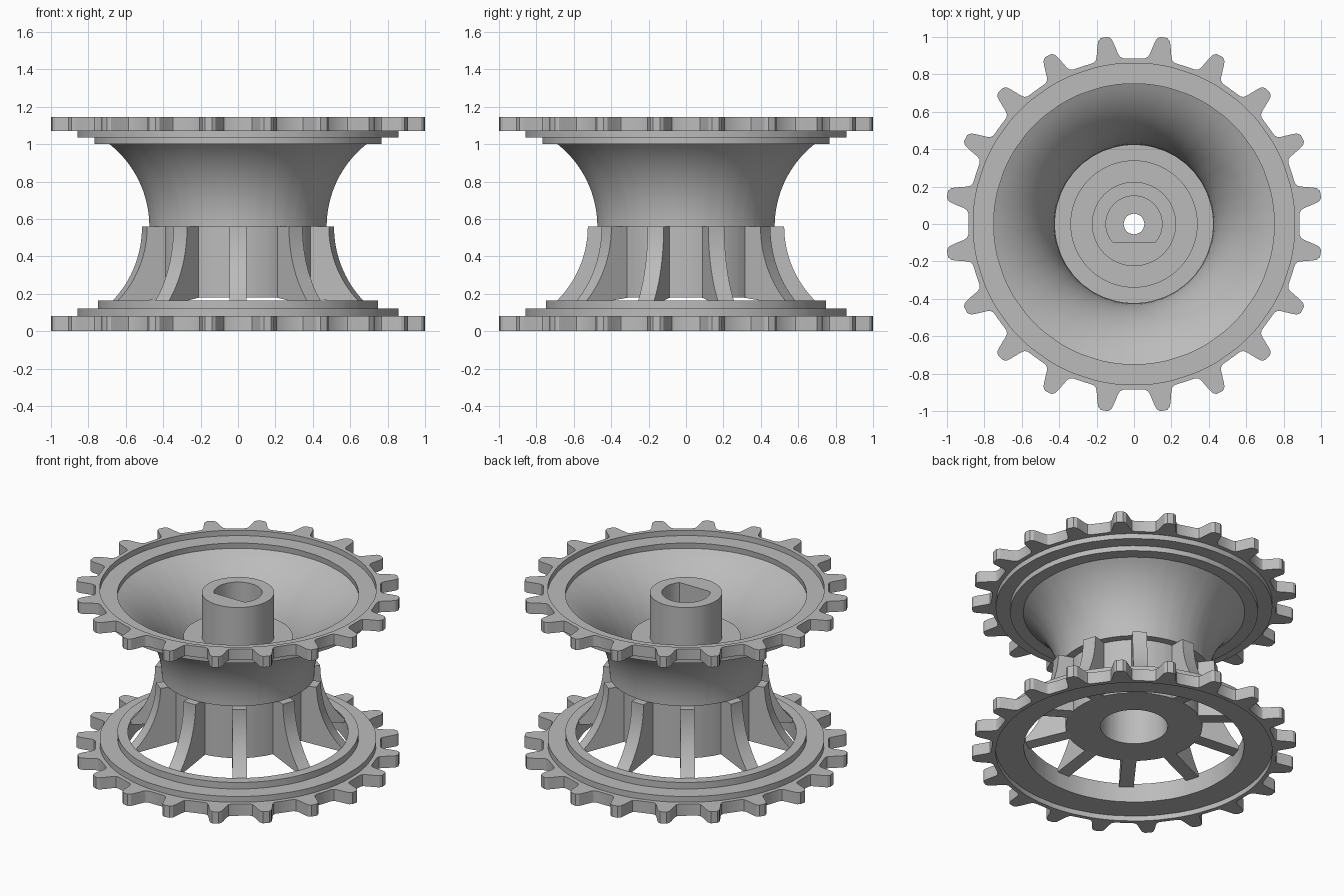
import bpy, bmesh, math
from mathutils import Matrix

cube = bpy.data.objects.get("Cube")
if cube:
    bpy.data.objects.remove(cube, do_unlink=True)

grey = bpy.data.materials.new("plain_grey")
grey.use_nodes = True
COLOUR = (0.5, 0.5, 0.5, 1)
grey.diffuse_color = COLOUR
grey.node_tree.nodes["Principled BSDF"].inputs["Base Color"].default_value = COLOUR

TEETH = 20
RIBS = 10
ARC_R = 0.56

# Half of one tooth, from root to tip: (half width, radius)
half_tooth = [(0.082, 0.888), (0.066, 0.897), (0.058, 0.915), (0.044, 0.972),
              (0.036, 0.996), (0.02, 1.01)]
tooth = [(-w, r) for w, r in half_tooth] + [(w, r) for w, r in reversed(half_tooth)]
polar = [((i + 0.5) * math.tau / TEETH + w / r, r)
         for i in range(TEETH) for w, r in tooth]


def circle(r, z):
    return [(r * math.cos(a), r * math.sin(a), z) for a, _ in polar]


def gear(z):
    return [(r * math.cos(a), r * math.sin(a), z) for a, r in polar]


def d_shape(r, z):
    return [(x, max(y, -0.095), z) for x, y, z in circle(r, z)]


def flare(r, z0, z1, steps=16):
    """Concave arc, upright at z0 and flaring outwards to z1."""
    points = []
    for i in range(steps + 1):
        a = math.asin(abs(z1 - z0) / ARC_R) * i / steps
        points.append((r + ARC_R * (1 - math.cos(a)),
                       z0 + math.copysign(ARC_R * math.sin(a), z1 - z0)))
    return points


def finish(name, bm):
    bmesh.ops.recalc_face_normals(bm, faces=bm.faces[:])
    mesh = bpy.data.meshes.new(name)
    bm.to_mesh(mesh)
    bm.free()
    mesh.materials.append(grey)
    obj = bpy.data.objects.new(name, mesh)
    bpy.context.collection.objects.link(obj)
    bpy.ops.object.select_all(action="DESELECT")
    obj.select_set(True)
    bpy.context.view_layer.objects.active = obj
    bpy.ops.object.shade_smooth_by_angle(angle=math.radians(28))
    return obj


def loft(name, rings):
    """Join rings of points into one closed tube-like solid."""
    bm = bmesh.new()
    loops = [[bm.verts.new(p) for p in ring] for ring in rings]
    n = len(polar)
    for k, low in enumerate(loops):
        high = loops[(k + 1) % len(loops)]
        for i in range(n):
            j = (i + 1) % n
            bm.faces.new((low[i], low[j], high[j], high[i]))
    return finish(name, bm)


def lathe(points):
    return [circle(r, z) for r, z in points]


# Upper toothed flange with the flared bowl
loft("upper_flange_and_bowl",
     [gear(1.07), gear(1.145)]
     + lathe([(0.86, 1.145), (0.86, 1.108), (0.75, 1.108)])
     + lathe(reversed(flare(0.425, 0.56, 1.07)))
     + lathe(flare(0.475, 0.56, 1.0))
     + lathe([(0.77, 1.0), (0.77, 1.035), (0.86, 1.035), (0.86, 1.07)]))

# Lower toothed flange with its stepped ring
loft("lower_flange",
     [gear(0.0), gear(0.08)]
     + lathe([(0.86, 0.08), (0.86, 0.12), (0.75, 0.12), (0.75, 0.165),
              (0.685, 0.165), (0.685, 0.035), (0.86, 0.035), (0.86, 0.0)]))

# Central hub, stepped boss and keyed bore
loft("hub",
     lathe([(0.21, 0.18), (0.425, 0.18), (0.425, 0.62), (0.34, 0.62),
            (0.34, 0.82), (0.225, 0.82), (0.225, 1.12)])
     + [d_shape(0.15, 1.12), d_shape(0.15, 0.6)]
     + lathe([(0.055, 0.6), (0.055, 0.5), (0.21, 0.5)]))

# Curved ribs from the hub to the lower flange
bm = bmesh.new()
rib = [(0.41, 0.18), (0.41, 0.56)] + flare(0.525, 0.56, 0.165) + [(0.69, 0.14)]
for k in range(RIBS):
    turn = Matrix.Rotation(math.pi / 2 + k * math.tau / RIBS, 4, "Z")
    face = bm.faces.new([bm.verts.new((r, -0.045, z)) for r, z in rib])
    grown = bmesh.ops.extrude_face_region(bm, geom=[face])["geom"]
    side = [v for v in grown if isinstance(v, bmesh.types.BMVert)]
    bmesh.ops.translate(bm, verts=side, vec=(0, 0.09, 0))
    bmesh.ops.transform(bm, matrix=turn, verts=side + list(face.verts))
finish("ribs", bm)
